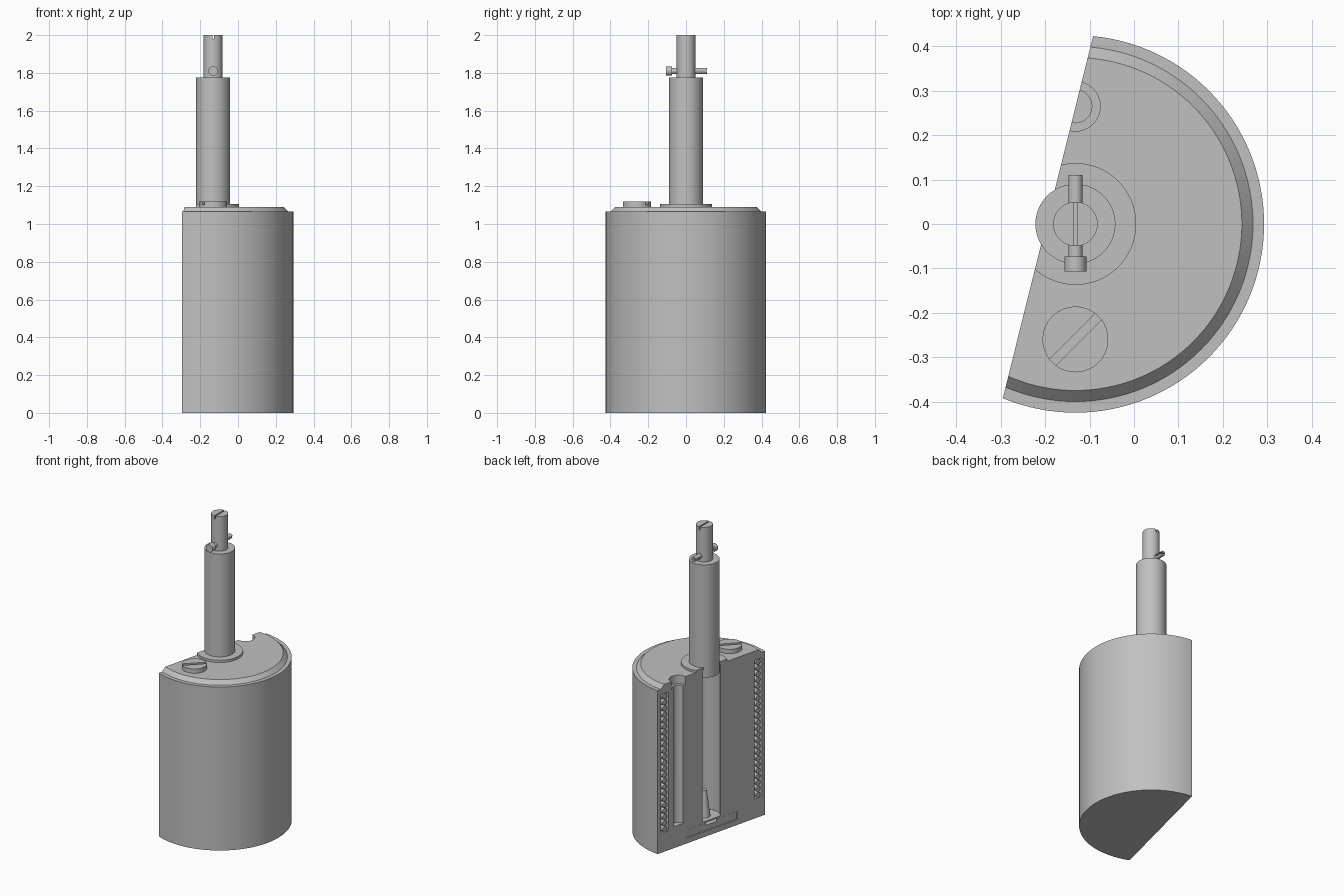
import bpy, bmesh
from math import radians, pi, cos, sin, atan2
from mathutils import Matrix, Vector

if "Cube" in bpy.data.objects:
    bpy.data.objects.remove(bpy.data.objects["Cube"], do_unlink=True)

steel = bpy.data.materials.new("steel_grey")
steel.use_nodes = True
GREY = (0.53, 0.53, 0.53, 1)
steel.diffuse_color = GREY
steel.node_tree.nodes["Principled BSDF"].inputs["Base Color"].default_value = GREY

AXIS = Vector((-0.132, 0, 0))        # axis of the housing and shaft
NORMAL = Vector((-0.970, 0.242, 0))  # outward direction of the section face
OFFSET = 0.064                       # section face distance from the axis
HOLE = AXIS + Vector((0, 0.265, 0))
SCREW = AXIS + Vector((0, -0.26, 0))


def finish(bm, name, matrix):
    bmesh.ops.recalc_face_normals(bm, faces=bm.faces)
    bm.transform(matrix)
    mesh = bpy.data.meshes.new(name)
    bm.to_mesh(mesh)
    bm.free()
    mesh.materials.append(steel)
    obj = bpy.data.objects.new(name, mesh)
    bpy.context.collection.objects.link(obj)
    return obj


def lathe(name, profiles, at=AXIS, closed=False, steps=96, turn=None):
    """Revolve one or more (radius, height) profiles about a vertical axis."""
    bm = bmesh.new()
    for points in profiles:
        verts = [bm.verts.new((r, 0, z)) for r, z in points]
        pairs = list(zip(verts, verts[1:]))
        if closed:
            pairs.append((verts[-1], verts[0]))
        edges = [bm.edges.new(p) for p in pairs]
        bmesh.ops.spin(bm, geom=verts + edges, axis=(0, 0, 1), cent=(0, 0, 0),
                       angle=2 * pi, steps=steps)
    bmesh.ops.remove_doubles(bm, verts=bm.verts, dist=0.0002)
    return finish(bm, name, Matrix.Translation(at) @ (turn or Matrix()))


def cylinder(name, radius, low, high, at=AXIS, steps=96):
    return lathe(name, [[(0, low), (radius, low), (radius, high), (0, high)]], at, steps=steps)


def ring(name, inner, outer, low, high):
    return lathe(name, [[(inner, low), (outer, low), (outer, high), (inner, high)]], closed=True)


def box(name, size, at, angle=0):
    bm = bmesh.new()
    bmesh.ops.create_cube(bm, size=1)
    bmesh.ops.scale(bm, vec=size, verts=bm.verts)
    return finish(bm, name, Matrix.Translation(at) @ Matrix.Rotation(angle, 4, 'Z'))


def carve(target, *cutters):
    """Subtract each cutter, then discard it."""
    bpy.context.view_layer.objects.active = target
    for cutter in cutters:
        mod = target.modifiers.new("cut", 'BOOLEAN')
        mod.operation = 'DIFFERENCE'
        mod.solver = 'EXACT'
        mod.object = cutter
        bpy.ops.object.modifier_apply(modifier=mod.name)
        bpy.data.objects.remove(cutter, do_unlink=True)
    return target


def section(target, offset=OFFSET):
    """Slice away everything beyond the section face."""
    slab = box("section_cutter", (2, 3, 5), AXIS + NORMAL * (offset + 1),
               atan2(NORMAL.y, NORMAL.x))
    return carve(target, slab)


# Housing with coil chamber, bores and base recess, opened by the section
housing = lathe("housing", [[(0, 0), (0.425, 0), (0.425, 1.065), (0.4, 1.065),
                             (0.375, 1.09), (0, 1.09)]], steps=128)
carve(housing,
      ring("coil_chamber", 0.343, 0.4, 0.127, 1.03),
      cylinder("shaft_bore", 0.094, 0.1, 1.3),
      cylinder("screw_bore", 0.037, 0.14, 1.2, HOLE, 48),
      cylinder("counterbore", 0.056, 1.035, 1.3, HOLE, 48),
      cylinder("plug_recess", 0.21, 0.035, 0.09))
section(housing)

# Base plug sitting just behind the section face
plug = lathe("base_plug", [[(0, 0.038), (0.207, 0.038), (0.207, 0.087),
                            (0.073, 0.087), (0.073, 0.07), (0, 0.07)]])
section(plug, OFFSET - 0.004)

# Coil windings
TURNS = 23
pitch = (1.03 - 0.127) / TURNS
windings = [[(0.371 + 0.018 * cos(a * pi / 5), 0.127 + pitch * (i + 0.5) + 0.018 * sin(a * pi / 5))
             for a in range(10)] for i in range(TURNS)]
coil = section(lathe("coil", windings, closed=True, steps=64))

# Collar, shaft and the cone stop below it
collar = section(ring("collar", 0.085, 0.137, 1.09, 1.105))
shaft = lathe("shaft", [[(0, 1.04), (0.09, 1.04), (0.09, 1.775), (0.05, 1.775),
                         (0.05, 2), (0, 2)]])
carve(shaft, box("shaft_slot", (0.008, 0.2, 0.04), AXIS + Vector((0, 0, 2))))
cone = lathe("cone_stop", [[(0, 0.099), (0.036, 0.099), (0.014, 0.27), (0, 0.27)]], steps=48)

# Slotted cover screw
screw = cylinder("cover_screw", 0.074, 1.085, 1.118, SCREW, 64)
carve(screw, box("screw_slot", (0.3, 0.02, 0.03), SCREW + Vector((0, 0, 1.118)), radians(45)))

# Cross pin with a head and a split tail
PIN = AXIS + Vector((0, 0, 1.81))
pin = lathe("cross_pin", [[(0, -0.107), (0.025, -0.107), (0.025, -0.073), (0.016, -0.073),
                           (0.016, 0.11), (0, 0.11)]], PIN, steps=32,
            turn=Matrix.Rotation(-pi / 2, 4, 'X'))
carve(pin, box("pin_split", (0.1, 0.1, 0.006), PIN + Vector((0, 0.11, 0))))

# Smooth round surfaces, keep edges crisp
bpy.ops.object.select_all(action='DESELECT')
for part in (housing, plug, coil, collar, shaft, cone, screw, pin):
    part.select_set(True)
bpy.context.view_layer.objects.active = housing
bpy.ops.object.shade_smooth_by_angle(angle=radians(37))
